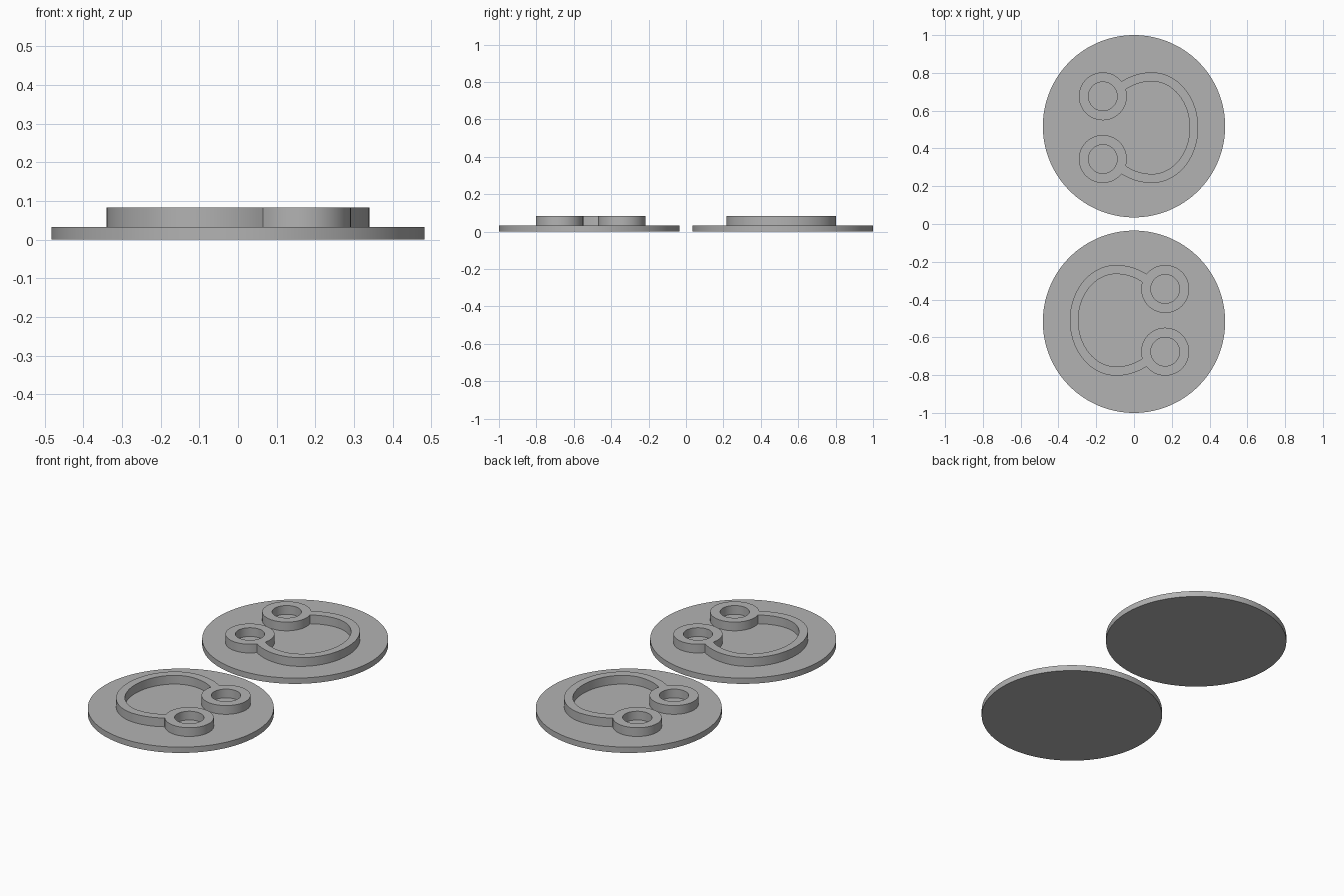
import bpy, math

if "Cube" in bpy.data.objects:
    bpy.data.objects.remove(bpy.data.objects["Cube"])

BASE_R, BASE_Y, BASE_H = 0.4825, 0.5175, 0.033   # disc
RELIEF_Y, RELIEF_H = 0.51, 0.05                  # raised outline
RING_X, RING_Y, RING_R, HOLE_R = -0.165, 0.166, 0.127, 0.076
ARC_X = 0.095                                    # centre of the C-shaped band

grey = bpy.data.materials.new("grey")
grey.diffuse_color = (0.45, 0.45, 0.45, 1)
grey.use_nodes = True
grey.node_tree.nodes["Principled BSDF"].inputs["Base Color"].default_value = grey.diffuse_color


def arc(cx, cy, r, a0, a1, n, rx=None):
    """Points on an arc in degrees; rx squashes the right-hand half."""
    pts = []
    for i in range(n + 1):
        a = math.radians(a0 + (a1 - a0) * i / n)
        c = math.cos(a)
        pts.append((cx + (rx if rx and c > 0 else r) * c, cy + r * math.sin(a)))
    return pts


def finish(ob, name, turn):
    ob.name = name
    ob.data.materials.clear()
    ob.data.materials.append(grey)
    ob.rotation_euler.z = turn
    bpy.ops.object.shade_smooth_by_angle(angle=math.radians(30))


def base_disc(name, y, turn):
    bpy.ops.mesh.primitive_cylinder_add(vertices=128, radius=BASE_R, depth=BASE_H,
                                        location=(0, y, BASE_H / 2))
    finish(bpy.context.object, name, turn)


def relief(name, y, turn):
    # upper half of the outline: outer band, round the ring, back along the inner band
    half = arc(ARC_X, 0, 0.293, 0, 123, 40, 0.245)
    half += arc(RING_X, RING_Y, RING_R, 38, 376.7, 60)
    half += arc(ARC_X, 0, 0.245, 124, 0, 40, 0.2)
    outline = half + [(px, -py) for px, py in reversed(half[1:-1])]
    holes = [arc(RING_X, s * RING_Y, HOLE_R, 0, 354, 59) for s in (1, -1)]

    cu = bpy.data.curves.new(name, 'CURVE')
    cu.dimensions, cu.fill_mode, cu.extrude = '2D', 'BOTH', RELIEF_H / 2
    for loop in [outline] + holes:
        sp = cu.splines.new('POLY')
        sp.points.add(len(loop) - 1)
        for p, (px, py) in zip(sp.points, loop):
            p.co = (px, py, 0, 1)
        sp.use_cyclic_u = True
    ob = bpy.data.objects.new(name, cu)
    bpy.context.collection.objects.link(ob)
    ob.location = (0, y, BASE_H + RELIEF_H / 2)
    bpy.ops.object.select_all(action='DESELECT')
    ob.select_set(True)
    bpy.context.view_layer.objects.active = ob
    bpy.ops.object.convert(target='MESH')
    finish(bpy.context.object, name, turn)


# two identical tokens, the front one turned half round
for label, s, turn in (("back", 1, 0), ("front", -1, math.pi)):
    base_disc(label + "_base_disc", s * BASE_Y, turn)
    relief(label + "_raised_outline", s * RELIEF_Y, turn)
